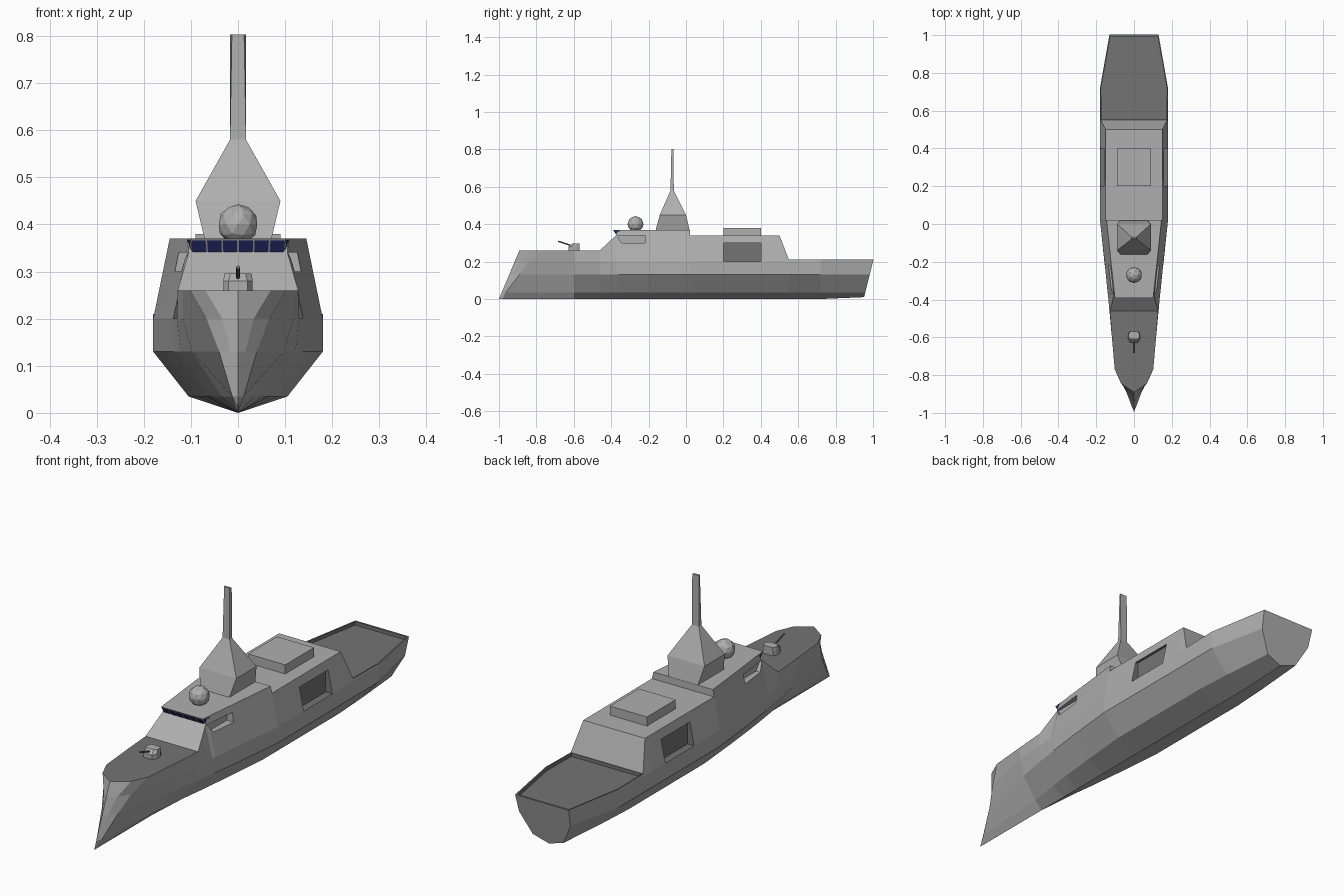
import bpy, bmesh
from mathutils import Vector

if "Cube" in bpy.data.objects:
    bpy.data.objects.remove(bpy.data.objects["Cube"])


def material(name, color):
    m = bpy.data.materials.new(name)
    m.diffuse_color = (*color, 1)
    m.use_nodes = True
    m.node_tree.nodes["Principled BSDF"].inputs["Base Color"].default_value = m.diffuse_color
    return m


grey = material("hull_grey", (.43, .43, .43))
dark = material("deck_grey", (.175, .175, .175))
blue = material("window_blue", (.02, .03, .16))


def make(name, verts, faces, mats=(grey,)):
    bm = bmesh.new()
    vs = [bm.verts.new(v) for v in verts]
    for f in faces:
        bm.faces.new([vs[i] for i in f])
    bmesh.ops.recalc_face_normals(bm, faces=bm.faces)
    me = bpy.data.meshes.new(name)
    bm.to_mesh(me)
    bm.free()
    ob = bpy.data.objects.new(name, me)
    bpy.context.collection.objects.link(ob)
    for m in mats:
        me.materials.append(m)
    return ob


def loft(name, rings):
    """Closed skin through equal-sized rings, capped at both ends."""
    n, m = len(rings[0]), len(rings)
    faces = [(r * n + i, r * n + (i + 1) % n, (r + 1) * n + (i + 1) % n, (r + 1) * n + i)
             for r in range(m - 1) for i in range(n)]
    faces += [tuple(range(n)), tuple(range((m - 1) * n, m * n))]
    return make(name, [p for r in rings for p in r], faces)


def sym(half, z):
    """Mirror an (x, y) half outline into a ring at height z."""
    return [(x, y, z) for x, y in half] + [(-x, y, z) for x, y in reversed(half)]


def box(name, x0, x1, y0, y1, z0, z1):
    return loft(name, [[(x0, y0, z), (x1, y0, z), (x1, y1, z), (x0, y1, z)] for z in (z0, z1)])


def cut(target, cutter, darken):
    cutter.hide_render = True
    cutter.hide_viewport = True
    if darken:  # the cut faces take the second material slot
        cutter.data.materials.append(dark)
        for p in cutter.data.polygons:
            p.material_index = 1
    mod = target.modifiers.new(cutter.name, 'BOOLEAN')
    mod.operation = 'DIFFERENCE'
    mod.solver = 'EXACT'
    mod.object = cutter


# Hull with integral superstructure: half breadths per chine level along y
ys = [-.6, -.46, -.375, -.36, -.2, .02, .021, .5, .55, .72]
top_z = [.26, .26, .26, .26, .26, .34, .37, .37, .37, .34, .34, .21, .21, .21]
levels = [  # z, crease y, crease half breadth, bow fullness, half breadths at ys, at transom
    (.0, -.98, 0, .4, [0] * 10, 0),
    (.035, -.965, .012, .4, [.035, .055, .066, .068, .085, .105, .105, .105, .105, .095], .075),
    (.13, -.89, .04, .4, [.098, .122, .135, .137, .157, .18, .18, .18, .18, .18], .125),
    (.2, -.84, .067, .5, [.117, .13, .138, .14, .156, .18, .18, .18, .18, .18], .13),
    (.26, -.77, .102, .68, [.117, .128, .105, .104, .122, .145, .151, .15, .176, .18], .13),
]
lines = []
for k, (z, cy, cw, full, ws, tw) in enumerate(levels):
    stem = -1 + .42 * z
    pts = [(stem, 0), (stem + .4 * (cy - stem), full * cw), (cy, cw)] + list(zip(ys, ws))
    zs = top_z if k == 4 else [z] * 13 + [max(z, .01)]
    pts.append((.95 + .25 * zs[-1], tw))
    lines.append([(w, y, h) for (y, w), h in zip(pts, zs)])
n, L = len(lines[0]), len(lines)
verts = [(s * x, y, z) for s in (1, -1) for ln in lines for x, y, z in ln]
idx = lambda side, lev, st: (side * L + lev) * n + st
faces = []
for st in range(n - 1):
    for side in (0, 1):
        for lev in range(L - 1):
            faces.append((idx(side, lev, st), idx(side, lev, st + 1),
                          idx(side, lev + 1, st + 1), idx(side, lev + 1, st)))
    faces.append((idx(0, L - 1, st), idx(0, L - 1, st + 1), idx(1, L - 1, st + 1), idx(1, L - 1, st)))
faces.append(tuple(idx(0, l, n - 1) for l in range(L)) + tuple(idx(1, l, n - 1) for l in reversed(range(L))))
# share the centreline points so stem and keel close cleanly
seen, remap, clean = {}, [], []
for v in verts:
    key = tuple(round(c, 5) + 0.0 for c in v)
    if key not in seen:
        seen[key] = len(clean)
        clean.append(v)
    remap.append(seen[key])
faces = [tuple(dict.fromkeys(remap[i] for i in f)) for f in faces]
hull = make("hull", clean, [f for f in faces if len(f) > 2], (grey, dark))
for p in hull.data.polygons:  # open decks are darker
    if p.normal.z > .95 and (p.center.y < -.46 or p.center.y > .55):
        p.material_index = 1

# Recesses: sunken aft deck, boat bays, bridge wings
well = [(.171, .553), (.174, .718), (.125, .993)]
cut(hull, loft("aft_deck_cutter", [sym(well, .195), sym(well, .3)]), True)
for s, side in ((1, "right"), (-1, "left")):
    cut(hull, box(side + "_boat_bay_cutter", *sorted((s * .147, s * .3)), .2, .4, .2, .3), True)
    wing = [[(s * x, y, z) for x, y in ((.1, y0), (.3, y0), (.3, -.22), (.1, -.22))]
            for y0, z in ((-.345, .3), (-.372, .34))]
    cut(hull, loft(side + "_wing_cutter", wing), False)

# Bridge window band, leaning forward, with blue panes
low = [(.104, -.345), (.098, -.37)]
high = [(.107, -.345), (.101, -.391)]
loft("bridge_band", [sym(low, .338), sym(high, .37)])


def panes(name, a, b, c, d, count, out):
    a, b, c, d, out = map(Vector, (a, b, c, d, out))
    vs, fs = [], []
    for i in range(count):
        u0, u1 = (i + .05) / count, (i + .95) / count
        for u, v in ((u0, .06), (u1, .06), (u1, .9), (u0, .9)):
            vs.append(a.lerp(b, u).lerp(d.lerp(c, u), v) + out)
        fs.append(range(4 * i, 4 * i + 4))
    make(name, vs, fs, (blue,))


panes("front_windows", (-.098, -.37, .338), (.098, -.37, .338), (.101, -.391, .37), (-.101, -.391, .37),
      6, (0, -.0015, -.001))
for s, side in ((1, "right"), (-1, "left")):
    panes(side + "_window", (s * .098, -.37, .338), (s * .104, -.35, .338),
          (s * .107, -.35, .37), (s * .101, -.391, .37), 1, (s * .0015, 0, 0))

# Hangar roof box
box("roof_box", -.09, .09, .2, .4, .335, .38)


# Four-sided mast, flaring then tapering into a slim pole
def mast_ring(front, back, y0, y1, z):
    return sym([(front, y0), (back, y1)], z)


loft("mast", [mast_ring(.07, .07, -.163, .02, .365), mast_ring(.09, .09, -.14, .0, .45),
              mast_ring(.017, .017, -.083, -.065, .58), mast_ring(.013, .017, -.078, -.068, .803)])

# Radar dome
bpy.ops.mesh.primitive_ico_sphere_add(subdivisions=2, radius=.043, location=(0, -.27, .4))
dome = bpy.context.object
dome.name = "radar_dome"
dome.data.materials.append(grey)

# Deck gun: faceted turret and raised barrel
turret = [(.02, -.627), (.031, -.61), (.031, -.585), (.024, -.57)]
loft("gun_turret", [sym(turret, .258), sym(turret, .28),
                    sym([(.016, -.61), (.029, -.6), (.029, -.585), (.022, -.57)], .296)])
a, b = Vector((0, -.6, .281)), Vector((0, -.683, .309))
bpy.ops.mesh.primitive_cylinder_add(vertices=8, radius=.004, depth=(b - a).length, location=(a + b) / 2)
barrel = bpy.context.object
barrel.name = "gun_barrel"
barrel.rotation_euler = (b - a).to_track_quat('Z', 'Y').to_euler()
barrel.data.materials.append(dark)
